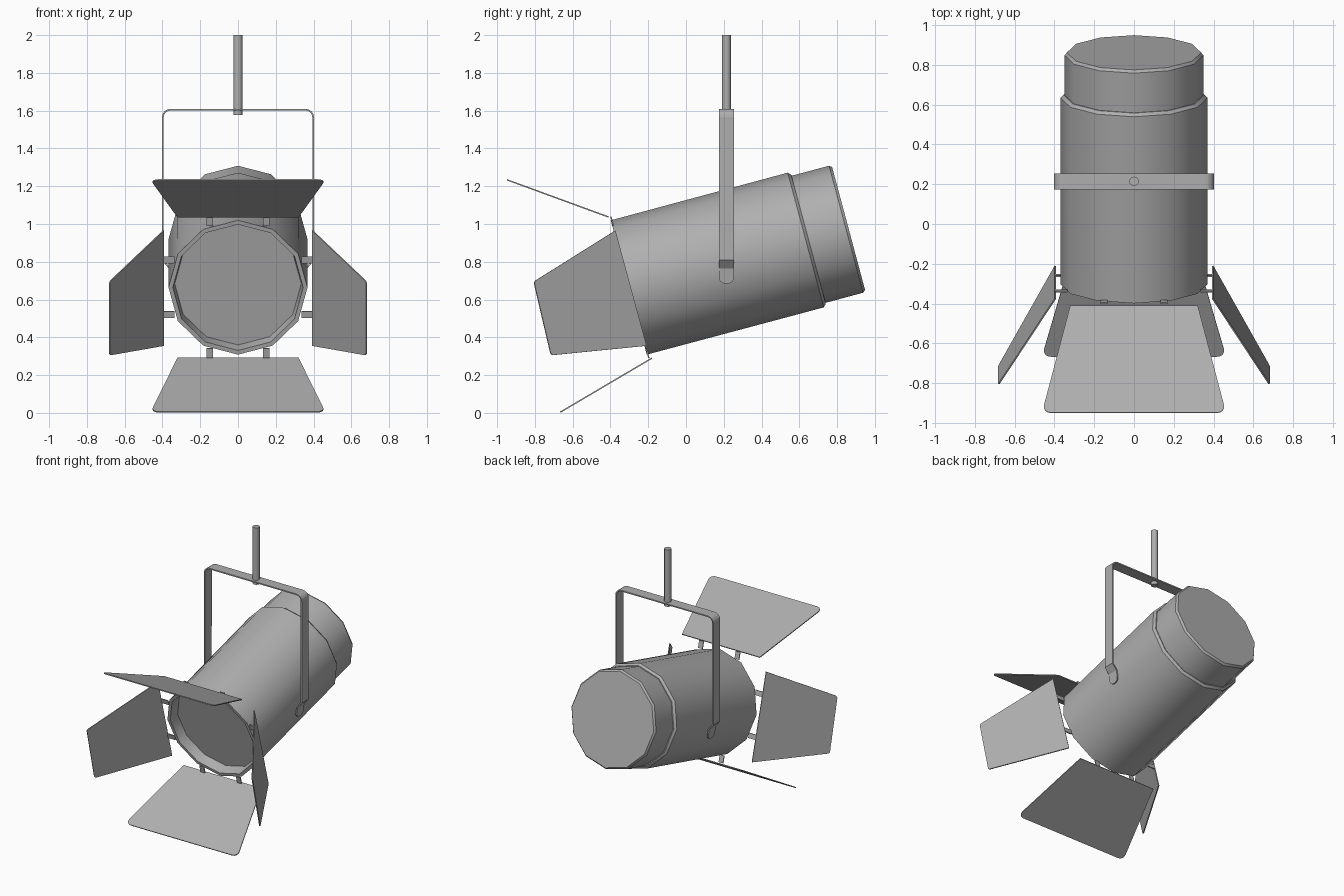
import bpy, bmesh, math
from mathutils import Vector

if "Cube" in bpy.data.objects:
    bpy.data.objects.remove(bpy.data.objects["Cube"])

C, S = math.cos(math.radians(15)), math.sin(math.radians(15))
FRONT = Vector((0, -0.303, 0.664))

# Dark grey painted metal
metal = bpy.data.materials.new("dark_grey_metal")
metal.diffuse_color = (0.43, 0.43, 0.43, 1)
metal.use_nodes = True
metal.node_tree.nodes["Principled BSDF"].inputs["Base Color"].default_value = metal.diffuse_color


def tilt(x, v, s):
    """Lamp frame to world: x sideways, v up across the can, s back along its axis."""
    return FRONT + Vector((x, C * s - S * v, S * s + C * v))


def finish(bm, name, thickness=0, smooth=False):
    bmesh.ops.recalc_face_normals(bm, faces=bm.faces)
    me = bpy.data.meshes.new(name)
    bm.to_mesh(me)
    bm.free()
    me.materials.append(metal)
    ob = bpy.data.objects.new(name, me)
    bpy.context.collection.objects.link(ob)
    if thickness:
        m = ob.modifiers.new("thickness", 'SOLIDIFY')
        m.thickness = thickness
        m.offset = 0
    if smooth:
        bpy.ops.object.select_all(action='DESELECT')
        ob.select_set(True)
        bpy.context.view_layer.objects.active = ob
        bpy.ops.object.shade_smooth_by_angle(angle=math.radians(35))
    return ob


def lathe(name, profile, place, sides=12):
    """Turn (radius, distance) points round the axis and cap both ends."""
    bm = bmesh.new()
    rings = []
    for r, s in profile:
        rings.append([bm.verts.new(place(r * math.sin(2 * math.pi * i / sides),
                                         r * math.cos(2 * math.pi * i / sides), s))
                      for i in range(sides)])
    for a, b in zip(rings, rings[1:]):
        for i in range(sides):
            j = (i + 1) % sides
            bm.faces.new((a[i], a[j], b[j], b[i]))
    bm.faces.new(rings[0])
    bm.faces.new(rings[-1])
    return finish(bm, name, smooth=True)


def round_corners(bm, verts, radius):
    bmesh.ops.bevel(bm, geom=verts, offset=radius, segments=4, profile=0.5, affect='VERTICES')


def plate(name, pts, radius=0, thickness=0.007):
    """Flat sheet; the last two corners are rounded."""
    bm = bmesh.new()
    vs = [bm.verts.new(p) for p in pts]
    bm.faces.new(vs)
    if radius:
        round_corners(bm, vs[2:], radius)
    return finish(bm, name, thickness)


# Can with recessed lens, and stepped rear cap
lathe("lamp_body", [(0.335, 0.075), (0.345, 0.0), (0.368, 0.0),
                    (0.369, 0.97), (0.354, 0.985), (0.33, 0.985)], tilt)
lathe("rear_cap", [(0.348, 0.975), (0.348, 1.191), (0.337, 1.205)], tilt)

# Top and bottom barn doors
for name, (y0, z0), (y1, z1) in (("top_flap", (-0.41, 1.037), (-0.948, 1.234)),
                                 ("bottom_flap", (-0.18, 0.29), (-0.665, 0.004))):
    plate(name, [(-0.32, y0, z0), (0.32, y0, z0), (0.462, y1, z1), (-0.462, y1, z1)], 0.045)

# Side barn doors and all hinge tabs
for k, side in ((1, "right"), (-1, "left")):
    plate(side + "_flap", [(k * 0.395, -0.21, 0.355), (k * 0.395, -0.375, 0.965),
                           (k * 0.68, -0.806, 0.695), (k * 0.68, -0.715, 0.305)], 0.015)
    for t in (-0.15, 0.15):
        lo, hi = t - 0.018, t + 0.018
        plate(side + "_tab", [tilt(k * 0.335, lo, 0.006), tilt(k * 0.335, hi, 0.006),
                              tilt(k * 0.398, hi, 0.006), tilt(k * 0.398, lo, 0.006)])
        plate("top_tab" if k > 0 else "bottom_tab",
              [tilt(lo, k * 0.335, 0.006), tilt(hi, k * 0.335, 0.006),
               tilt(hi, k * 0.388, 0.006), tilt(lo, k * 0.388, 0.006)])

# Yoke strip: half path mirrored across x
half = [(0.352, 0.685), (0.364, 0.767), (0.398, 0.81)]
for i in range(5):
    a = math.pi / 8 * i
    half.append((0.358 + 0.04 * math.cos(a), 1.565 + 0.04 * math.sin(a)))
path = half + [(-x, z) for x, z in reversed(half)]
bm = bmesh.new()
rows = [[bm.verts.new((x, y, z)) for y in (0.174, 0.254)] for x, z in path]
for a, b in zip(rows, rows[1:]):
    bm.faces.new((a[0], a[1], b[1], b[0]))
round_corners(bm, rows[0] + rows[-1], 0.034)
finish(bm, "yoke", 0.009)

# Hanging rod
lathe("hanging_rod", [(0.024, 1.577), (0.024, 2.0)],
      lambda x, y, z: Vector((x, y + 0.214, z)), 12)
